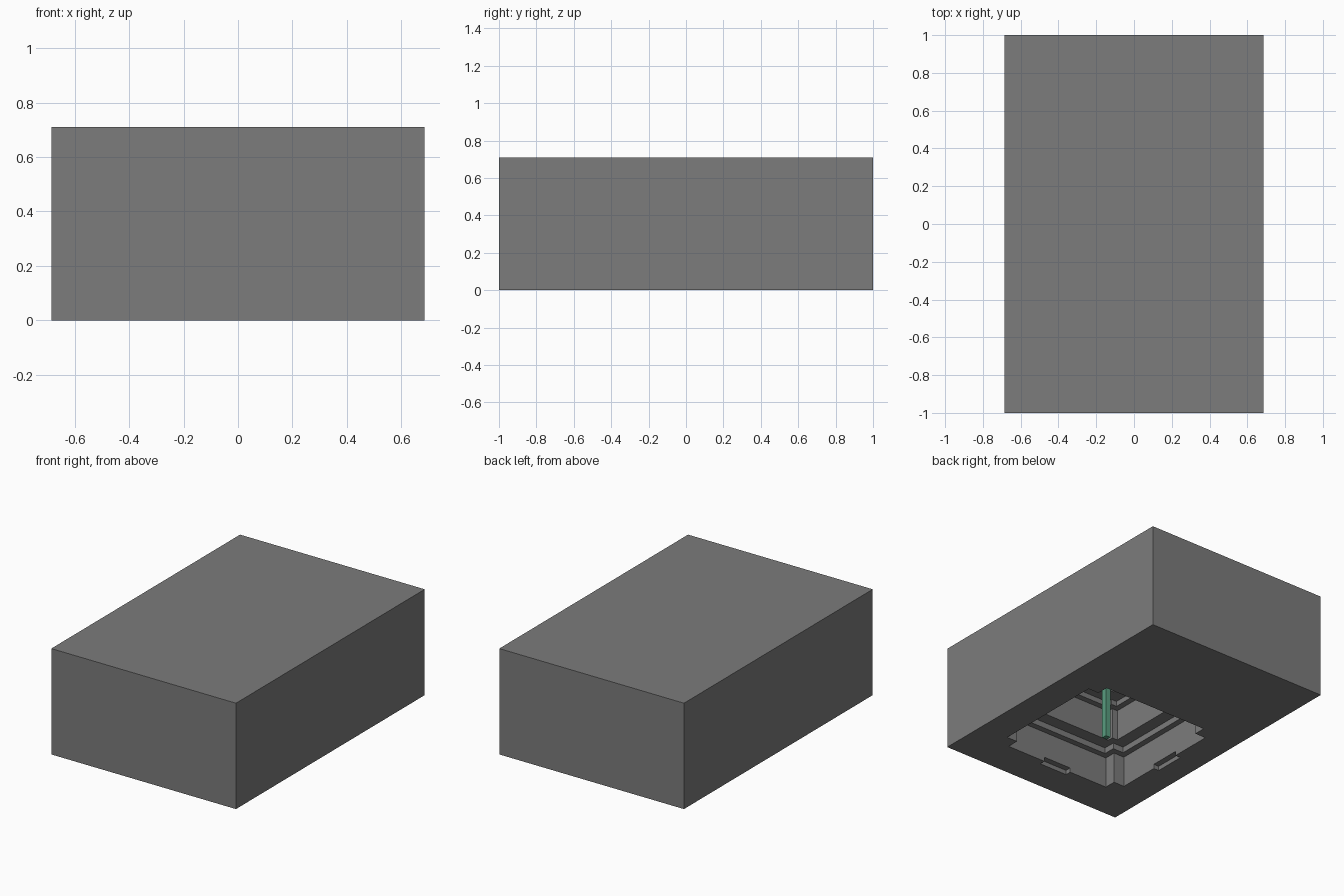
import bpy
import bmesh

default = bpy.data.objects.get("Cube")
if default:
    bpy.data.objects.remove(default, do_unlink=True)

CENTRE_Y = -0.27   # middle of the opening
HALF = 0.476       # half width of the opening


def material(name, rgb):
    mat = bpy.data.materials.new(name)
    mat.use_nodes = True
    colour = (*rgb, 1.0)
    mat.diffuse_color = colour
    mat.node_tree.nodes["Principled BSDF"].inputs["Base Color"].default_value = colour
    return mat


def prism(name, outline, z0, z1, mat=None):
    """Extrude a flat outline from z0 to z1."""
    bm = bmesh.new()
    face = bm.faces.new([bm.verts.new((x, y, z0)) for x, y in outline])
    extruded = bmesh.ops.extrude_face_region(bm, geom=[face])
    tops = [v for v in extruded["geom"] if isinstance(v, bmesh.types.BMVert)]
    bmesh.ops.translate(bm, verts=tops, vec=(0, 0, z1 - z0))
    bmesh.ops.recalc_face_normals(bm, faces=bm.faces)
    mesh = bpy.data.meshes.new(name)
    bm.to_mesh(mesh)
    bm.free()
    if mat:
        mesh.materials.append(mat)
    obj = bpy.data.objects.new(name, mesh)
    bpy.context.collection.objects.link(obj)
    return obj


def rectangle(x0, x1, y0, y1):
    return [(x0, y0), (x1, y0), (x1, y1), (x0, y1)]


def notched_square(a, n):
    """Square of half width a with a step of size n cut from each corner."""
    b = a - n
    quarter = [(a, -b), (a, b), (b, b)]
    points = []
    for _ in range(4):
        points += quarter
        quarter = [(-y, x) for x, y in quarter]
    return [(x, y + CENTRE_Y) for x, y in points]


grey = material("grey", (0.2, 0.2, 0.2))
teal = material("teal green", (0.1, 0.34, 0.215))

# Solid outer block
block = prism("block", rectangle(-0.685, 0.685, -1, 1), 0, 0.71, grey)

# Stepped cavity, narrowing upwards: half width, corner notch, ceiling height
tiers = [
    (HALF, 0.08, 0.21),
    (0.436, 0.08, 0.25),
    (0.35, 0.04, 0.46),
    (0.31, 0.04, 0.495),
    (0.22, 0.03, 0.62),
]
cutters = [prism("cavity_cutter", notched_square(a, n), -0.1, top)
           for a, n, top in tiers]

# Shallow slots in the rim of the opening
wall_y = CENTRE_Y - HALF
cutters.append(prism("front_slot_cutter",
                     rectangle(-0.105, 0.105, wall_y - 0.04, wall_y + 0.1), -0.1, 0.03))
cutters.append(prism("side_slot_cutter",
                     rectangle(-HALF - 0.04, -HALF + 0.1,
                               CENTRE_Y - 0.105, CENTRE_Y + 0.105), -0.1, 0.03))

for cutter in cutters:
    cutter.hide_render = True
    mod = block.modifiers.new("cut", 'BOOLEAN')
    mod.operation = 'DIFFERENCE'
    mod.solver = 'EXACT'
    mod.object = cutter

# Bake the cuts and drop the cutters
bpy.context.view_layer.update()
graph = bpy.context.evaluated_depsgraph_get()
carved = bpy.data.meshes.new_from_object(block.evaluated_get(graph))
block.modifiers.clear()
block.data = carved
carved.materials.clear()
carved.materials.append(grey)
for poly in carved.polygons:
    poly.material_index = 0
for cutter in cutters:
    bpy.data.objects.remove(cutter, do_unlink=True)

# Square post hanging in the middle of the cavity
w = 0.018
prism("centre_post", rectangle(-w, w, CENTRE_Y - w, CENTRE_Y + w), 0, 0.62, teal)
